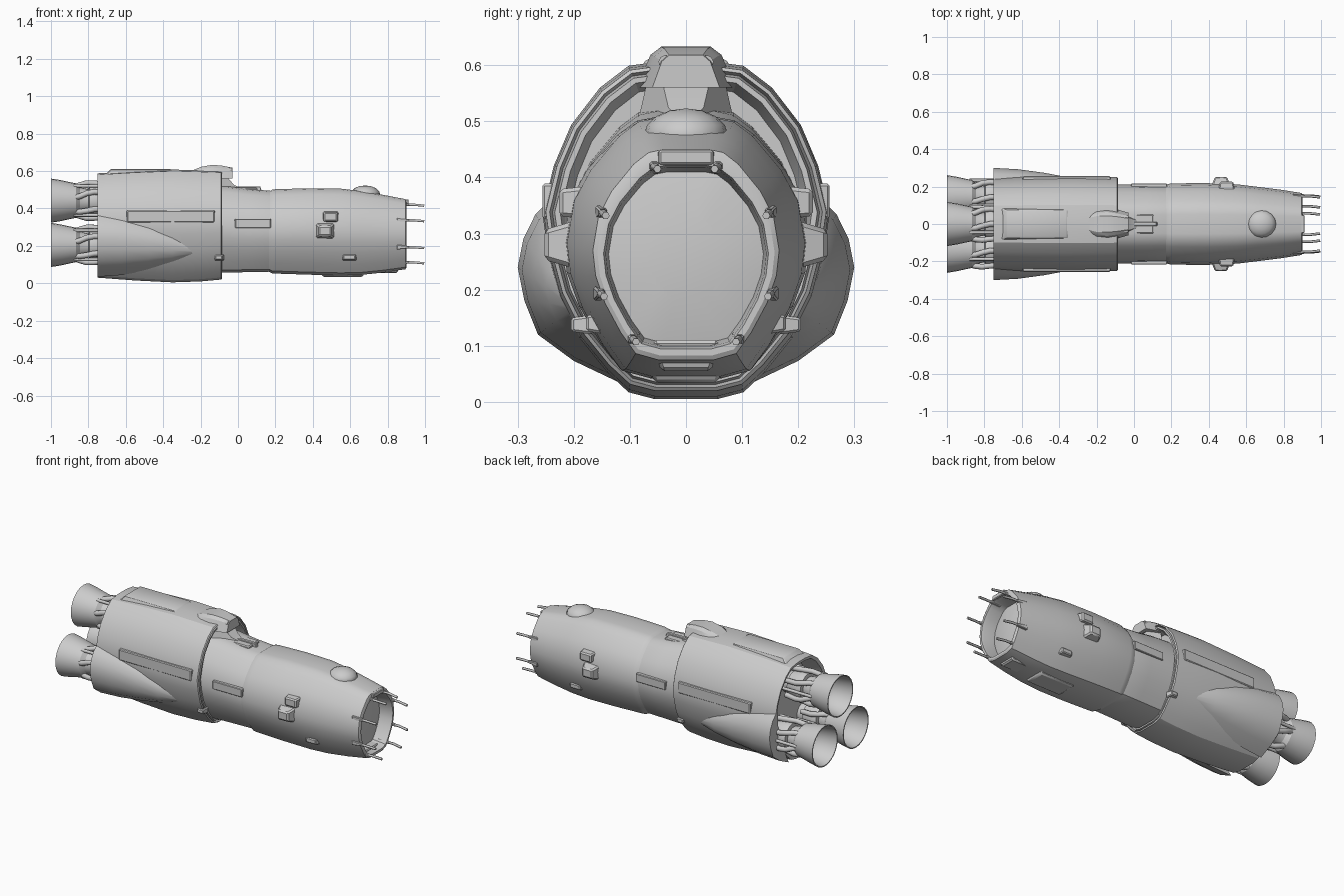
import bpy, bmesh, math
from mathutils import Vector


def finish(name, bm, angle=28):
    bmesh.ops.recalc_face_normals(bm, faces=bm.faces[:])
    me = bpy.data.meshes.new(name)
    bm.to_mesh(me)
    bm.free()
    ob = bpy.data.objects.new(name, me)
    bpy.context.collection.objects.link(ob)
    bpy.ops.object.select_all(action='DESELECT')
    ob.select_set(True)
    bpy.context.view_layer.objects.active = ob
    bpy.ops.object.shade_smooth_by_angle(angle=math.radians(angle))
    return ob


def loft(name, rings, angle=28):
    """Skin a list of closed point rings and cap both ends."""
    bm = bmesh.new()
    vs = [[bm.verts.new(p) for p in r] for r in rings]
    n = len(rings[0])
    for a, b in zip(vs, vs[1:]):
        for i in range(n):
            bm.faces.new((a[i], a[(i + 1) % n], b[(i + 1) % n], b[i]))
    bm.faces.new(vs[0])
    bm.faces.new(vs[-1])
    return finish(name, bm, angle)


def hull(name, half, stations):
    """half: (width, height) fractions from top to bottom; stations: x, half width, bottom, top."""
    prof = half + [(-u, v) for u, v in reversed(half)]
    return loft(name, [[(x, u * w, b + v * (t - b)) for u, v in prof] for x, w, b, t in stations])


def revolve(name, prof, y, z, n=24):
    return loft(name, [[(x, y + r * math.cos(2 * math.pi * i / n), z + r * math.sin(2 * math.pi * i / n))
                        for i in range(n)] for x, r in prof])


def tube(name, pts, r, res=3):
    cu = bpy.data.curves.new(name, 'CURVE')
    cu.dimensions = '3D'
    cu.bevel_depth = r
    cu.bevel_resolution = res - 1
    cu.use_fill_caps = True
    sp = cu.splines.new('POLY')
    sp.points.add(len(pts) - 1)
    for p, c in zip(sp.points, pts):
        p.co = (*c, 1)
    ob = bpy.data.objects.new(name, cu)
    bpy.context.collection.objects.link(ob)
    return ob


def block(name, lo, hi, taper=0.8, axis=2, sign=1):
    """Box that narrows toward one face, with softened edges."""
    bm = bmesh.new()
    bmesh.ops.create_cube(bm, size=1)
    lo, hi = Vector(lo), Vector(hi)
    c, s = (lo + hi) / 2, hi - lo
    for v in bm.verts:
        k = taper if v.co[axis] * sign > 0 else 1
        v.co = Vector([c[i] + v.co[i] * s[i] * (1 if i == axis else k) for i in range(3)])
    bmesh.ops.bevel(bm, geom=bm.edges[:], offset=min(s) * 0.12, segments=1, affect='EDGES')
    return finish(name, bm)


# rear housing: shell, open front lip and recessed engine bay
rear_half = [(0.14, 1), (0.40, 0.985), (0.60, 0.92), (0.80, 0.81), (0.92, 0.69), (1, 0.55),
             (0.96, 0.43), (0.88, 0.30), (0.74, 0.18), (0.55, 0.08), (0.40, 0.02), (0.22, 0)]
hull("rear_housing", rear_half, [
    (-0.66, 0.20, 0.07, 0.54), (-0.745, 0.228, 0.05, 0.57), (-0.75, 0.245, 0.03, 0.588),
    (-0.55, 0.252, 0.015, 0.60), (-0.35, 0.256, 0.005, 0.608), (-0.20, 0.254, 0.01, 0.604),
    (-0.09, 0.25, 0.02, 0.60), (-0.085, 0.243, 0.026, 0.594), (-0.105, 0.238, 0.031, 0.589),
    (-0.085, 0.234, 0.035, 0.585), (-0.085, 0.224, 0.044, 0.576), (-0.14, 0.21, 0.055, 0.56)])

# forward hull: collar section and long nose with recessed docking face
front_half = [(0.24, 1), (0.40, 0.985), (0.56, 0.93), (0.80, 0.80), (0.94, 0.68), (1, 0.52),
              (0.97, 0.40), (0.87, 0.27), (0.70, 0.13), (0.54, 0.03), (0.30, 0)]
hull("collar_hull", front_half, [
    (-0.2, 0.212, 0.055, 0.525), (-0.05, 0.211, 0.057, 0.518), (0.06, 0.209, 0.06, 0.503),
    (0.182, 0.207, 0.062, 0.494), (0.21, 0.20, 0.07, 0.485)])
hull("nose_hull", front_half, [
    (0.15, 0.20, 0.07, 0.48), (0.182, 0.214, 0.053, 0.50), (0.20, 0.217, 0.052, 0.503),
    (0.38, 0.219, 0.046, 0.508), (0.55, 0.212, 0.042, 0.506), (0.66, 0.199, 0.045, 0.493),
    (0.78, 0.184, 0.058, 0.472), (0.895, 0.166, 0.075, 0.45), (0.90, 0.158, 0.083, 0.436),
    (0.90, 0.147, 0.094, 0.422), (0.885, 0.143, 0.098, 0.418), (0.82, 0.138, 0.105, 0.41),
    (0.835, 0.07, 0.18, 0.33)])

# rear side bulges fairing over the lower engines
cres = [(0.225, 0.375), (0.268, 0.335), (0.29, 0.29), (0.30, 0.24), (0.288, 0.18), (0.264, 0.12),
        (0.20, 0.073), (0.12, 0.035), (0.165, 0.12), (0.215, 0.24)]
for s in (1, -1):
    rings = []
    for x, k in ((-0.75, 1), (-0.62, 0.93), (-0.48, 0.75), (-0.35, 0.52), (-0.22, 0.15)):
        rings.append([(x, s * (0.195 + (y - 0.195) * k), 0.17 + (z - 0.17) * k) for y, z in cres])
    loft("side_bulge", rings, 35)

# three engines with throats, collars and feed pipes
bell = [(-0.66, 0.06), (-0.80, 0.06), (-0.845, 0.072), (-0.865, 0.092), (-0.90, 0.099), (-0.95, 0.110),
        (-1.0, 0.118), (-1.0, 0.112), (-0.95, 0.104), (-0.90, 0.092), (-0.87, 0.07), (-0.84, 0.03)]
for ey, ez in ((0, 0.442), (0.143, 0.205), (-0.143, 0.205)):
    revolve("engine_bell", bell, ey, ez)
    revolve("engine_collar", [(-0.70, 0.07), (-0.77, 0.086), (-0.795, 0.08), (-0.80, 0.055)], ey, ez, 16)
    for i in range(6):
        a = math.radians(60 * i + 30)
        path = [(x, ey + r * math.cos(a + d), ez + r * math.sin(a + d)) for x, r, d in
                ((-0.70, 0.085, 0), (-0.77, 0.093, 0), (-0.81, 0.094, 0.1), (-0.845, 0.086, 0.25), (-0.87, 0.078, 0.3))]
        tube("feed_pipe", path, 0.015)
    for a in (0, 120, 240):
        a = math.radians(a)
        tube("thrust_strut", [(-0.68, ey + 0.09 * math.cos(a), ez + 0.09 * math.sin(a)),
                              (-0.88, ey + 0.09 * math.cos(a), ez + 0.09 * math.sin(a))], 0.009)

# top hood with twin lamps, and dorsal details
loft("top_hood", [[(x, y * w, 0.56 + h * k) for y, k in ((1, 0), (0.72, 0.8), (0.5, 1), (-0.5, 1), (-0.72, 0.8), (-1, 0))]
                  for x, w, h in ((-0.25, 0.06, 0.04), (-0.20, 0.085, 0.062), (-0.14, 0.088, 0.073),
                                  (-0.09, 0.078, 0.07), (-0.03, 0.06, 0.058))])
loft("hood_throat", [[(x, y, z) for y, z in ((w, 0.48), (w * 0.7, h), (-w * 0.7, h), (-w, 0.48))]
                     for x, w, h in ((-0.12, 0.09, 0.60), (-0.06, 0.06, 0.57), (-0.02, 0.045, 0.525), (0.03, 0.02, 0.505))])
for s in (1, -1):
    tube("hood_lamp", [(-0.08, s * 0.037, 0.606), (-0.035, s * 0.037, 0.606)], 0.012)
block("dorsal_spine", (-0.01, -0.012, 0.48), (0.13, 0.012, 0.518), 0.85)
block("dorsal_panel", (-0.04, -0.055, 0.47), (0.11, 0.055, 0.511), 0.9)
block("roof_ridge", (-0.72, -0.09, 0.57), (-0.32, 0.09, 0.611), 0.8)

# sensor dome on the nose roof
bm = bmesh.new()
bmesh.ops.create_uvsphere(bm, u_segments=16, v_segments=8, radius=1)
for v in bm.verts:
    v.co = Vector((0.68 + v.co.x * 0.08, v.co.y * 0.075, 0.475 + v.co.z * 0.048))
finish("nose_dome", bm, 50)
block("belly_fairing", (0.42, -0.075, 0.034), (0.70, 0.075, 0.09), 0.75, 2, -1)
block("belly_step", (0.72, -0.06, 0.055), (0.87, 0.06, 0.11), 0.75, 2, -1)


def side(name, x0, x1, y0, y1, z0, z1, taper=0.8):
    for s in (1, -1):
        lo, hi = sorted((s * y0, s * y1))
        block(name, (x0, lo, z0), (x1, hi, z1), taper, 1, s)


# mirrored side pods, hatches and clips
side("thruster_pod", 0.41, 0.52, 0.19, 0.252, 0.235, 0.325, 0.6)
side("thruster_pod_top", 0.45, 0.54, 0.17, 0.226, 0.325, 0.385, 0.8)
side("side_hatch", -0.02, 0.18, 0.19, 0.216, 0.295, 0.345, 0.95)
side("rim_clip", -0.13, -0.075, 0.165, 0.205, 0.12, 0.155, 0.7)
side("nose_clip", 0.55, 0.64, 0.14, 0.178, 0.12, 0.16, 0.7)
side("housing_panel", -0.60, -0.12, 0.22, 0.256, 0.325, 0.39, 0.97)

# docking prongs around the nose opening
for s in (1, -1):
    for y, z in ((0.057, 0.42), (0.149, 0.337), (0.152, 0.193), (0.095, 0.112)):
        tube("docking_prong", [(0.86, s * y, z), (0.94, s * y, z), (0.995, s * (y - 0.006), z - 0.005)], 0.007, 2)
        block("prong_base", (0.85, s * y - 0.013, z - 0.013), (0.915, s * y + 0.013, z + 0.013), 0.5, 0, 1)
block("nose_top_lip", (0.80, -0.06, 0.42), (0.912, 0.06, 0.452), 0.8, 0, 1)
